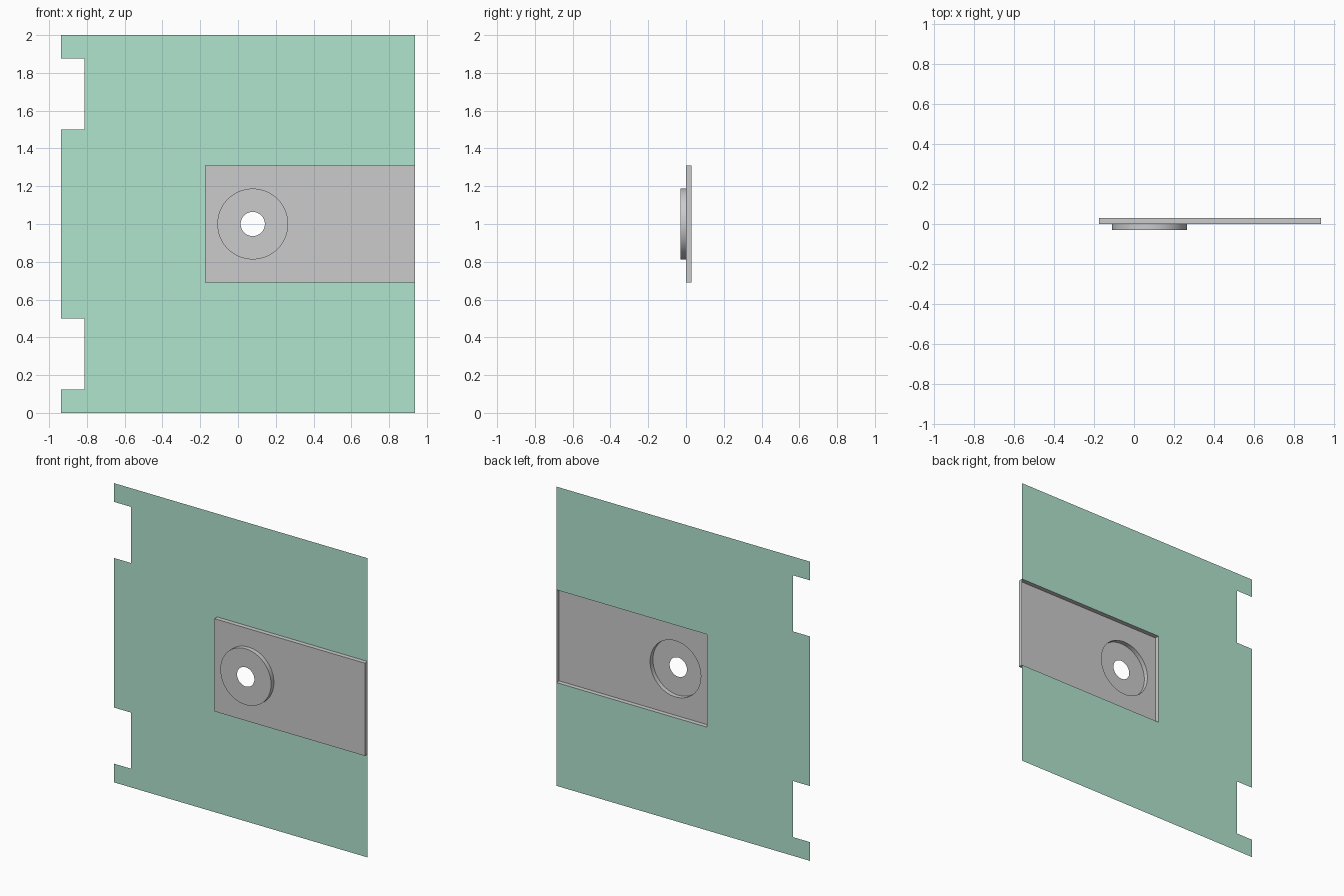
import bpy, bmesh, math

if "Cube" in bpy.data.objects:
    bpy.data.objects.remove(bpy.data.objects["Cube"])

Y_PANEL, Y_PLATE, Y_DISC = 0.03, 0.0, -0.03
PX0, PX1, PZ0, PZ1 = -0.175, 0.9375, 0.69, 1.31      # raised plate outline
CX, CZ, R_DISC, R_HOLE, SEG = 0.078, 1.0, 0.1875, 0.064, 64
RECT = [(PX0, PZ0), (PX1, PZ0), (PX1, PZ1), (PX0, PZ1)]


def circle(r):
    return [(CX + r * math.cos(2 * math.pi * i / SEG),
             CZ + r * math.sin(2 * math.pi * i / SEG)) for i in range(SEG)]


def ring(bm, pts, y):
    return [bm.verts.new((x, y, z)) for x, z in pts]


def wall(bm, a, b):
    """Quads between two matching loops."""
    n = len(a)
    for i in range(n):
        j = (i + 1) % n
        bm.faces.new((a[i], b[i], b[j], a[j]))


def make(name, bm):
    me = bpy.data.meshes.new(name)
    bm.to_mesh(me)
    bm.free()
    ob = bpy.data.objects.new(name, me)
    bpy.context.collection.objects.link(ob)
    return ob


# Sheet panel: notched on the left, opening on the right for the raised plate
half = [(PX0, PZ0), (PX1, PZ0), (0.9375, 0), (-0.9375, 0), (-0.9375, 0.125),
        (-0.8125, 0.125), (-0.8125, 0.5), (-0.9375, 0.5)]
outline = half + [(x, 2 - z) for x, z in reversed(half)]
bm = bmesh.new()
face = bm.faces.new(ring(bm, outline, Y_PANEL))
face.normal_update()
if face.normal.y > 0:
    face.normal_flip()
panel = make("door_panel", bm)
mat = bpy.data.materials.new("green_sheet")
mat.diffuse_color = (0.44, 0.78, 0.62, 1)
mat.use_nodes = True
mat.node_tree.nodes["Principled BSDF"].inputs["Base Color"].default_value = mat.diffuse_color
panel.data.materials.append(mat)

# Raised plate, open at the back, with a round opening for the disc
bm = bmesh.new()
back = ring(bm, RECT, Y_PANEL)
front = ring(bm, RECT, Y_PLATE)
edge = ring(bm, circle(R_DISC), Y_PLATE)
loops = [bm.edges.new((l[i - 1], l[i])) for l in (front, edge) for i in range(len(l))]
bmesh.ops.triangle_fill(bm, edges=loops, use_beauty=True, normal=(0, -1, 0))
wall(bm, back, front)
bmesh.ops.recalc_face_normals(bm, faces=bm.faces)
bm.normal_update()
if max(bm.faces, key=lambda f: abs(f.normal.y)).normal.y > 0:
    bmesh.ops.reverse_faces(bm, faces=bm.faces)
make("raised_plate", bm)

# Embossed disc with a through hole
bm = bmesh.new()
base, rim, hole = (ring(bm, circle(R_DISC), Y_PLATE), ring(bm, circle(R_DISC), Y_DISC),
                   ring(bm, circle(R_HOLE), Y_DISC))
wall(bm, base, rim)
wall(bm, rim, hole)
bm.normal_update()
if max(bm.faces, key=lambda f: abs(f.normal.y)).normal.y > 0:
    bmesh.ops.reverse_faces(bm, faces=bm.faces)
disc = make("disc_boss", bm)
bpy.context.view_layer.objects.active = disc
disc.select_set(True)
bpy.ops.object.shade_smooth_by_angle(angle=math.radians(30))
